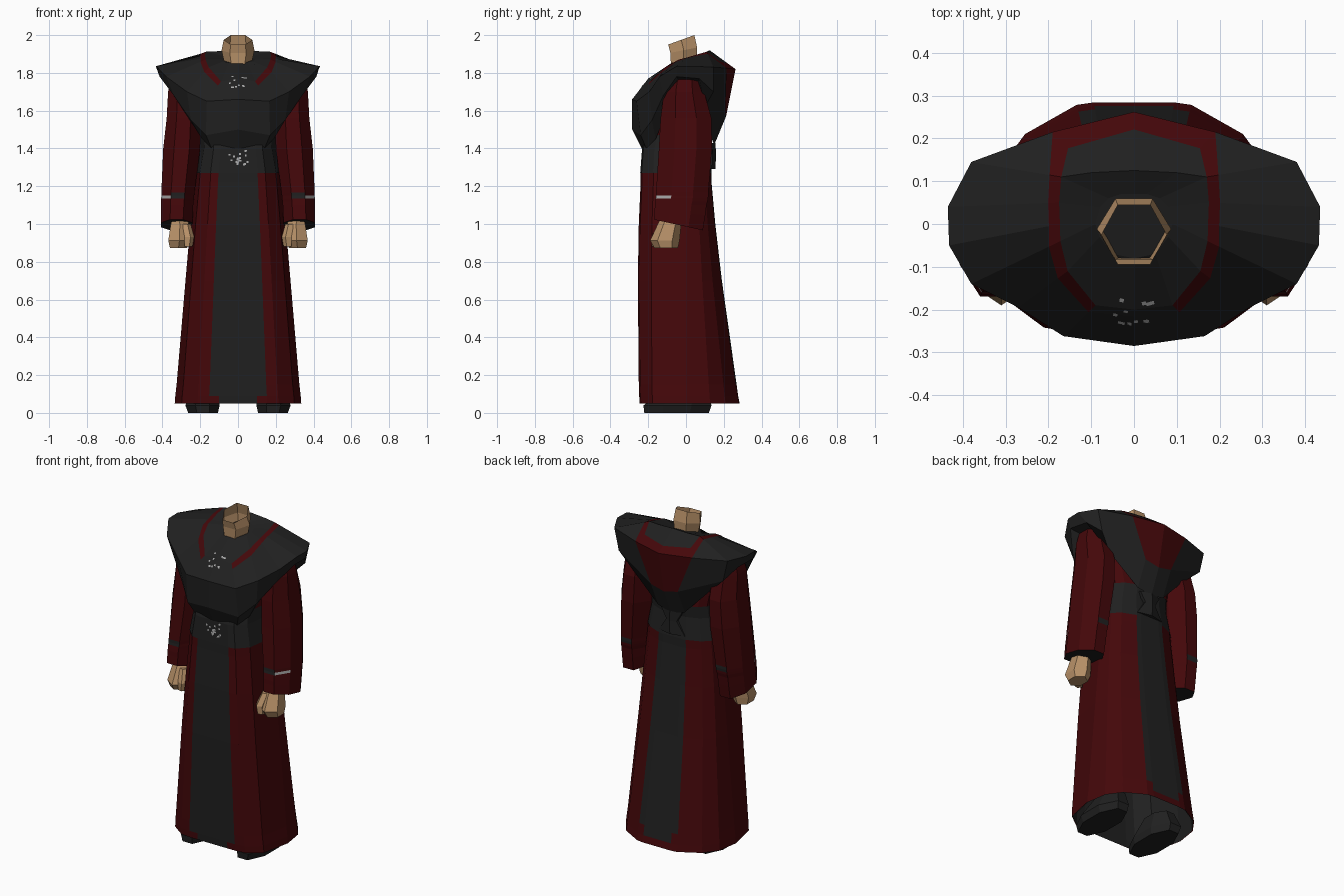
import bpy, bmesh, math, random
from mathutils import Vector
from mathutils.bvhtree import BVHTree

if "Cube" in bpy.data.objects:
    bpy.data.objects.remove(bpy.data.objects["Cube"])

random.seed(4)


def material(name, rgb):
    m = bpy.data.materials.new(name)
    m.diffuse_color = (*rgb, 1)
    m.use_nodes = True
    m.node_tree.nodes["Principled BSDF"].inputs["Base Color"].default_value = m.diffuse_color
    return m


MATS = [material("charcoal_cloth", (0.0145, 0.0145, 0.0145)),
        material("dark_red_cloth", (0.058, 0.0022, 0.003)),
        material("skin", (0.48, 0.285, 0.14)),
        material("pale_grey_trim", (0.40, 0.40, 0.40))]
CHARCOAL, RED, SKIN, GREY = range(4)


def finish(name, bm):
    me = bpy.data.meshes.new(name)
    bm.to_mesh(me)
    for m in MATS:
        me.materials.append(m)
    ob = bpy.data.objects.new(name, me)
    bpy.context.collection.objects.link(ob)
    return ob


def loft(name, rings, colour, cap_start=None, cap_end=None):
    """Skin closed rings; colour is an index or a rule of (ring, column)."""
    bm = bmesh.new()
    vs = [[bm.verts.new(p) for p in r] for r in rings]
    n = len(rings[0])
    for i in range(len(rings) - 1):
        for j in range(n):
            k = (j + 1) % n
            f = bm.faces.new((vs[i][j], vs[i][k], vs[i + 1][k], vs[i + 1][j]))
            f.material_index = colour(i, j) if callable(colour) else colour
    for ring, c in ((vs[0], cap_start), (vs[-1], cap_end)):
        if c is not None:
            bm.faces.new(ring).material_index = c
    bmesh.ops.remove_doubles(bm, verts=bm.verts, dist=0.0005)
    bmesh.ops.recalc_face_normals(bm, faces=bm.faces)
    finish(name, bm)
    return BVHTree.FromBMesh(bm)


def mirrored(half):
    """Complete a front-to-back half ring across x = 0."""
    return half + [(-x, y, z) for x, y, z in half[-2:0:-1]]


def oval(cx, cy, z, rx, ry, n=8, tilt=0.0, s=1, turn=0.5):
    """Oval ring, tilt raises the front edge."""
    out = []
    for k in range(n):
        a = 2 * math.pi * (k + turn) / n
        y = ry * math.sin(a)
        out.append((s * (cx + rx * math.cos(a)), cy + y, z - tilt * y))
    return out


# Robe: skirt, belt and bodice in one loft with front and back panels
COLS = [(0, -1), (.3, -1), (.46, -1), (.64, -.97), (.89, -.72), (1, 0),
        (.94, .45), (.76, .74), (.40, .98), (.28, 1), (0, 1)]
ROBE = [(.05, .335, -.245, .284), (.09, .332, -.248, .276), (.15, .325, -.25, .268),
        (.7, .278, -.255, .19), (1.0, .252, -.25, .155), (1.22, .23, -.24, .135),
        (1.27, .225, -.24, .135), (1.40, .20, -.23, .118), (1.47, .195, -.21, .13),
        (1.75, .25, -.12, .10)]


def robe_ring(z, w, yf, yb, k=1.0):
    return mirrored([(u * w * k, (v * yb if v > 0 else -v * yf) * k, z) for u, v in COLS])


def robe_colour(i, j):
    c = min(j, 2 * len(COLS) - 3 - j)
    if i >= 8:
        return RED
    if i >= 6:
        return CHARCOAL
    if c == 0 or (c == 1 and i > 0):                  # front panel
        return CHARCOAL
    if (c == 9 and i > 0) or (c == 8 and i > 1):      # back panel
        return CHARCOAL
    return RED


loft("robe", [robe_ring(*r) for r in ROBE], robe_colour, cap_end=RED)
belt_tree = loft("belt", [robe_ring(*r, k=1.01) for r in ROBE[6:9]], CHARCOAL)
loft("robe_lining", [robe_ring(*r, k=.988) for r in ROBE[:5]], CHARCOAL, cap_end=CHARCOAL)

# Knot at the back of the belt
loft("belt_knot", [oval(0, .115, 1.29, .10, .04, 6), oval(0, .12, 1.37, .04, .04, 6),
                   oval(0, .12, 1.43, .08, .035, 6)], CHARCOAL, CHARCOAL, CHARCOAL)

# Mantle: each row runs from the neck out over the shoulder and under the edge
MANTLE = [
    [(0, -.08, 1.85), (0, -.20, 1.77), (0, -.285, 1.66), (0, -.285, 1.50), (0, -.235, 1.40)],
    [(.05, -.07, 1.855), (.09, -.19, 1.755), (.165, -.262, 1.65), (.17, -.24, 1.47), (.14, -.21, 1.40)],
    [(.08, -.03, 1.86), (.155, -.11, 1.83), (.27, -.195, 1.70), (.25, -.18, 1.55), (.19, -.16, 1.45)],
    [(.09, 0, 1.87), (.172, -.04, 1.87), (.38, -.14, 1.78), (.34, -.12, 1.68), (.26, -.10, 1.60)],
    [(.085, .02, 1.875), (.173, 0, 1.88), (.432, -.05, 1.835), (.415, -.05, 1.78), (.30, -.03, 1.75)],
    [(.08, .04, 1.88), (.175, .05, 1.895), (.435, .04, 1.835), (.40, .07, 1.77), (.30, .06, 1.75)],
    [(.06, .06, 1.885), (.17, .11, 1.912), (.38, .145, 1.83), (.35, .145, 1.70), (.26, .10, 1.62)],
    [(.03, .07, 1.89), (.10, .12, 1.915), (.19, .215, 1.825), (.09, .208, 1.59), (.09, .14, 1.44)],
    [(0, .07, 1.89), (0, .125, 1.92), (0, .262, 1.82), (0, .212, 1.57), (0, .15, 1.42)]]
STRIPE = [(0, .2), (0, .22), (0, .2), (0, .13), (0, .1), (0, .1), (0, .13), (.6, 1), (.7, 1)]
rows = []
for (a, b, c, d, e), (t0, t1) in zip(MANTLE, STRIPE):
    vb, vc = Vector(b), Vector(c)
    rows.append([a, b, tuple(vb.lerp(vc, t0)), tuple(vb.lerp(vc, t1)), c, d, e])


def mantle_colour(i, j):
    c = min(j, 2 * len(rows) - 3 - j)
    return RED if (i == 2 and c >= 1) or (i == 4 and c == 7) else CHARCOAL


mantle_tree = loft("mantle", [mirrored([r[i] for r in rows]) for i in range(7)],
                   mantle_colour, cap_start=CHARCOAL)

# Neck: open, slanted six-sided tube
loft("neck", [oval(0, -.012, 1.84, .070, .078, 6, turn=0),
              oval(0, -.012, 1.92, .087, .082, 6, -.2, turn=0),
              oval(0, -.025, 1.975, .076, .08, 6, -.36, turn=0)], SKIN)


# Sleeve cuff band: painted on some sides only
def sleeve_colour(i, j):
    if i == 4 and j == 6:
        return GREY
    if i in (4, 5) and j in (1, 3, 5):
        return CHARCOAL
    return RED


for s, side in ((1, "left"), (-1, "right")):
    loft(side + "_sleeve", [
        oval(.325, -.04, .995, .09, .14, tilt=.22, s=s),
        oval(.323, -.032, 1.06, .092, .145, tilt=.1, s=s),
        oval(.322, -.028, 1.10, .092, .148, s=s),
        oval(.321, -.024, 1.12, .093, .15, s=s),
        oval(.320, -.022, 1.135, .094, .15, s=s),
        oval(.319, -.02, 1.15, .094, .15, s=s),
        oval(.318, -.02, 1.167, .095, .15, s=s),
        oval(.298, -.003, 1.40, .106, .152, s=s),
        oval(.288, 0, 1.56, .097, .146, s=s),
        oval(.285, -.01, 1.70, .092, .115, s=s),
        oval(.275, -.005, 1.80, .08, .09, s=s)], sleeve_colour, CHARCOAL, RED)
    # Hand and thumb
    loft(side + "_hand", [
        oval(.315, -.105, .872, .052, .062, 6, s=s), oval(.31, -.112, .912, .068, .078, 6, s=s),
        oval(.308, -.09, .99, .057, .064, 6, s=s), oval(.31, -.07, 1.06, .04, .05, 6, s=s)],
        SKIN, SKIN, SKIN)
    loft(side + "_thumb", [
        oval(.265, -.155, .882, .024, .025, 5, s=s), oval(.26, -.155, .93, .028, .03, 5, s=s),
        oval(.275, -.12, 1.0, .025, .03, 5, s=s)], SKIN, SKIN, SKIN)
    # Boot
    loft(side + "_boot", [
        oval(.185, -.05, .0, .085, .185, s=s), oval(.188, -.045, .04, .098, .195, s=s),
        oval(.175, .0, .13, .07, .11, s=s)], CHARCOAL, CHARCOAL, CHARCOAL)


# Pale flecks of worn trim on the chest and belt
def flecks(name, tree, zc, half_w, half_h, count):
    bm = bmesh.new()
    for _ in range(count):
        x, z = random.uniform(-half_w, half_w), zc + random.uniform(-half_h, half_h)
        p, nrm, _i, _d = tree.ray_cast(Vector((x, -1, z)), Vector((0, 1, 0)))
        if p is None:
            continue
        if nrm.y > 0:
            nrm = -nrm
        u = nrm.cross(Vector((0, 0, 1))).normalized()
        v = nrm.cross(u)
        r = .005
        q = p + nrm * .002
        f = bm.faces.new([bm.verts.new(q + u * a + v * b)
                          for a, b in ((-r, -r), (r, -r), (r, r), (-r, r))])
        f.material_index = GREY
        f.normal_update()
        if f.normal.dot(nrm) < 0:
            f.normal_flip()
    finish(name, bm)


flecks("chest_flecks", mantle_tree, 1.75, .05, .035, 12)
flecks("belt_flecks", belt_tree, 1.355, .05, .045, 18)
